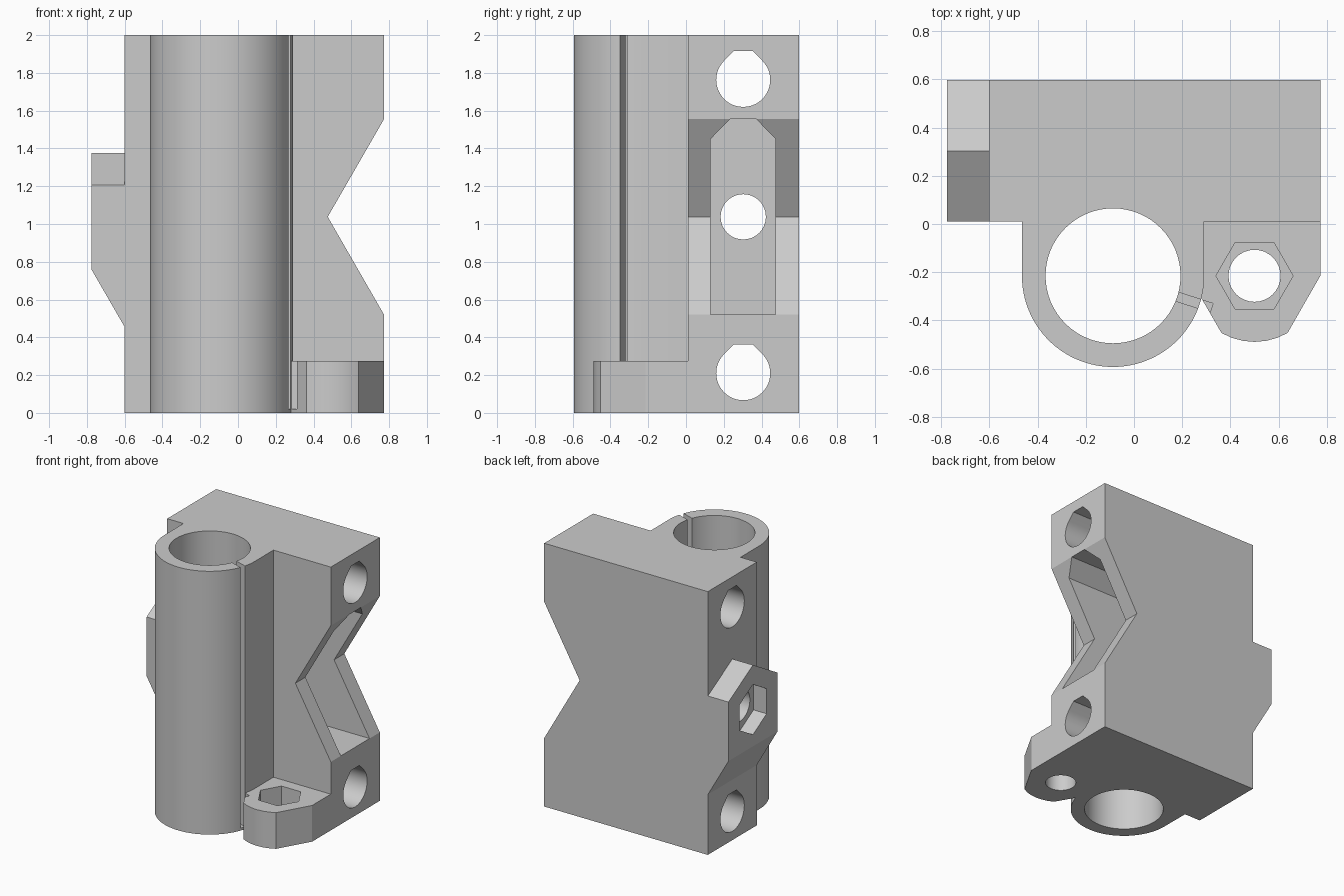
import bpy, bmesh, math
from mathutils import Vector

cube = bpy.data.objects.get("Cube")
if cube:
    bpy.data.objects.remove(cube, do_unlink=True)

grey = bpy.data.materials.new("plain_grey")
grey.use_nodes = True
colour = (0.6, 0.6, 0.6, 1)
grey.diffuse_color = colour
grey.node_tree.nodes["Principled BSDF"].inputs["Base Color"].default_value = colour

AXES = {"x": lambda a, b, t: (t, a, b),
        "y": lambda a, b, t: (a, t, b),
        "z": lambda a, b, t: (a, b, t)}


def prism(name, axis, outline, start, end):
    """Extrude a 2D outline along an axis."""
    bm = bmesh.new()
    face = bm.faces.new([bm.verts.new(AXES[axis](a, b, start)) for a, b in outline])
    out = bmesh.ops.extrude_face_region(bm, geom=[face])
    verts = [v for v in out["geom"] if isinstance(v, bmesh.types.BMVert)]
    shift = Vector(AXES[axis](0, 0, end - start))
    bmesh.ops.translate(bm, verts=verts, vec=shift)
    bmesh.ops.recalc_face_normals(bm, faces=bm.faces)
    mesh = bpy.data.meshes.new(name)
    bm.to_mesh(mesh)
    bm.free()
    mesh.materials.append(grey)
    obj = bpy.data.objects.new(name, mesh)
    bpy.context.collection.objects.link(obj)
    return obj


def ring(a, b, r, n, turn=0.0, sweep=360):
    """Points on a circle, or on an arc when sweep is under 360."""
    steps = n if sweep == 360 else n + 1
    angles = [math.radians(turn + sweep * i / n) for i in range(steps)]
    return [(a + r * math.cos(t), b + r * math.sin(t)) for t in angles]


def teardrop(a, b, r):
    """Round hole with a flattened pointed roof."""
    roof, half = r * 1.063, r * (math.sqrt(2) - 1.063)
    return ring(a, b, r, 36, 135, 270) + [(a + half, b + roof), (a - half, b + roof)]


BX, BY = -0.087, -0.215      # bearing axis
WX, WY = 0.5, -0.215         # lower lug axis
MY, MZ = 0.303, 1.038        # tensioner axis

# Main block with the V notch in its left side
body = prism("carriage_end_block", "y",
             [(-0.602, 0), (0.773, 0), (0.773, 0.52), (0.475, MZ),
              (0.773, 1.555), (0.773, 2), (-0.602, 2)], 0.01, 0.598)

# Bearing housing, lower lug and nut boss
housing = prism("bearing_housing", "z",
                ring(BX, BY, 0.378, 64, 180, 180) + [(BX + 0.378, 0.1), (BX - 0.378, 0.1)], 0, 2)
lug = prism("lower_lug", "z",
            [(0.773, 0.1), (0.773, WY)] + ring(WX, WY, 0.274, 6, 300, -60)
            + [(0.226, WY), (0.226, 0.1)], 0, 0.275)
boss = prism("nut_boss", "x",
             [(0.01, 0.46), (0.597, 0.46), (0.597, 1.207), (MY, 1.376), (0.01, 1.207)],
             -0.775, -0.55)
boss_slope = prism("boss_slope_cutter", "y",
                   [(-0.602, 0.458), (-0.775, 0.758), (-0.9, 0.758), (-0.9, 0.3), (-0.602, 0.3)],
                   -0.1, 0.7)

# Bearing bore and clamp slit
bore = prism("bore_cutter", "z", ring(BX, BY, 0.28, 64), -0.1, 2.1)
direction = Vector((math.cos(math.radians(-18)), math.sin(math.radians(-18))))
side = Vector((-direction.y, direction.x)) * 0.019
centre = Vector((BX, BY))
slit = prism("slit_cutter", "z",
             [tuple(centre + direction * d + side * s)
              for d, s in ((0.2, -1), (0.43, -1), (0.43, 1), (0.2, 1))], 0.02, 2.1)

# Belt slot with a chamfered roof
slot = prism("belt_slot_cutter", "x",
             [(0.13, 0.52), (0.475, 0.52), (0.475, 1.45), (0.372, 1.555),
              (0.233, 1.555), (0.13, 1.45)], -0.42, 1)

# Rod holes, bolt holes and nut traps
cutters = [bore, slit, slot]
for label, z in (("lower", 0.21), ("upper", 1.763)):
    cutters.append(prism(label + "_rod_cutter", "x", teardrop(MY, z, 0.143), -1, 1))
cutters += [
    prism("tension_bolt_cutter", "x", ring(MY, MZ, 0.12, 32), -1, 0),
    prism("tension_nut_cutter", "x", ring(MY, MZ, 0.19, 6, 30), -1, -0.665),
    prism("lug_bolt_cutter", "z", ring(WX, WY, 0.108, 32), -0.1, 0.5),
    prism("lug_nut_cutter", "z", ring(WX, WY, 0.16, 6), 0.13, 0.5),
]


def combine(target, other, operation):
    mod = target.modifiers.new(other.name, "BOOLEAN")
    mod.operation, mod.object, mod.solver = operation, other, "EXACT"
    bpy.context.view_layer.objects.active = target
    bpy.ops.object.modifier_apply(modifier=mod.name)
    bpy.data.objects.remove(other, do_unlink=True)


combine(boss, boss_slope, "DIFFERENCE")
for part in (housing, lug, boss):
    combine(body, part, "UNION")
for cutter in cutters:
    combine(body, cutter, "DIFFERENCE")

# Smooth round walls, keep hard edges
bpy.ops.object.select_all(action="DESELECT")
body.select_set(True)
bpy.context.view_layer.objects.active = body
bpy.ops.object.shade_smooth_by_angle(angle=math.radians(25))
